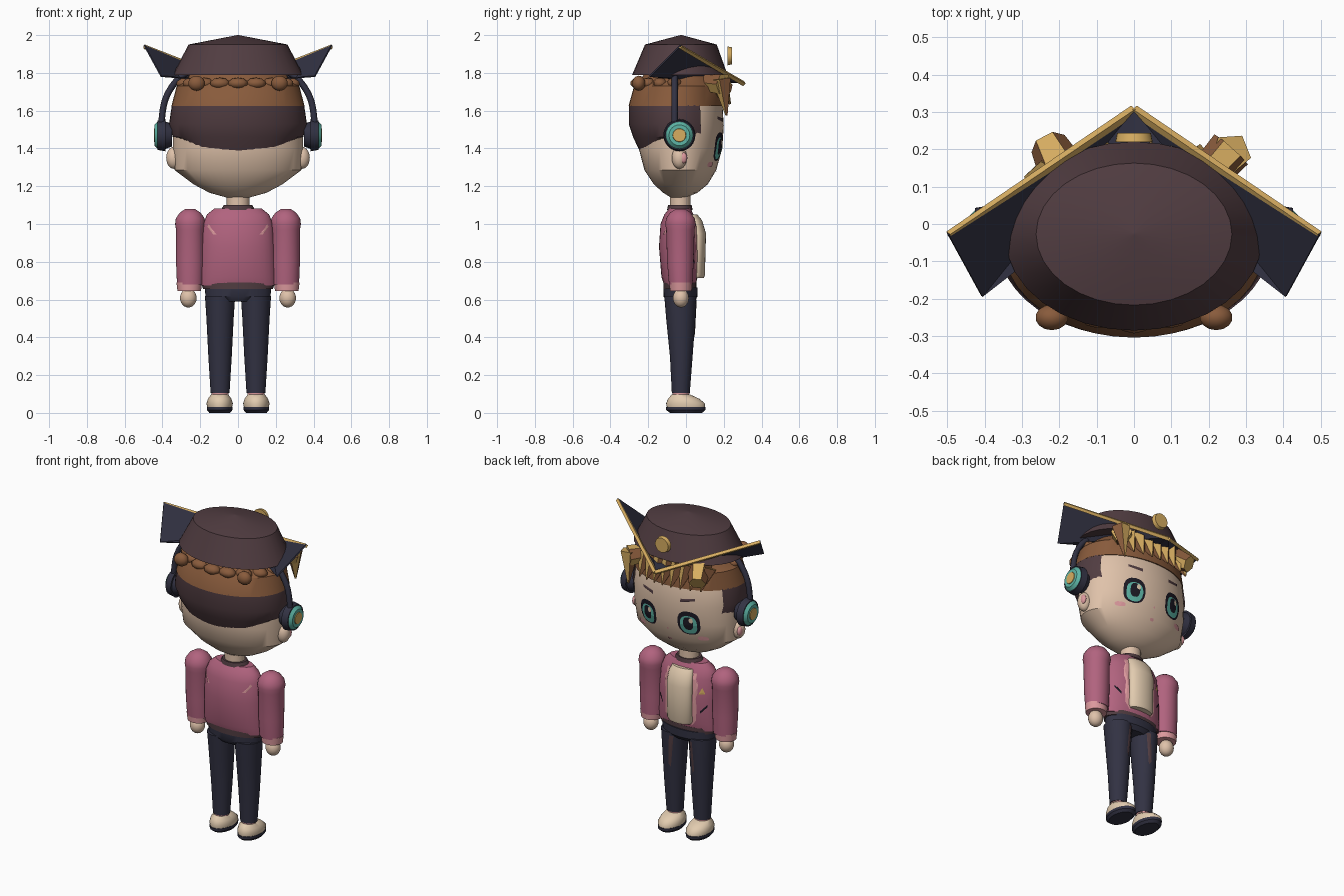
import bpy, bmesh, math
from math import sin, cos, pi
from mathutils import Vector
from mathutils.bvhtree import BVHTree

if "Cube" in bpy.data.objects:
    bpy.data.objects.remove(bpy.data.objects["Cube"])

def material(name, *rgb):
    m = bpy.data.materials.new(name)
    m.use_nodes = True
    m.diffuse_color = (*rgb, 1)
    m.node_tree.nodes["Principled BSDF"].inputs["Base Color"].default_value = (*rgb, 1)
    return m

SKIN = material("skin", .74, .54, .40)
CREAM = material("cream", .76, .60, .43)
PINK = material("jacket_pink", .44, .125, .21)
ROSE = material("light_pink", .72, .32, .34)
PLUM = material("dark_plum", .082, .046, .053)
NAVY = material("navy", .032, .032, .056)
BROWN = material("hair_brown", .25, .105, .045)
GOLD = material("gold", .68, .42, .12)
TEAL = material("teal", .11, .46, .38)
INK = material("ink", .012, .01, .018)

def make(name, verts, faces, *mats, smooth=True, angle=35):
    me = bpy.data.meshes.new(name)
    me.from_pydata(verts, [], faces)
    for m in mats:
        me.materials.append(m)
    ob = bpy.data.objects.new(name, me)
    bpy.context.collection.objects.link(ob)
    bm = bmesh.new()
    bm.from_mesh(me)
    bmesh.ops.recalc_face_normals(bm, faces=bm.faces)
    bm.to_mesh(me)
    bm.free()
    if smooth:
        bpy.ops.object.select_all(action='DESELECT')
        ob.select_set(True)
        bpy.context.view_layer.objects.active = ob
        bpy.ops.object.shade_smooth_by_angle(angle=math.radians(angle))
    return ob

def loft(name, rings, mat, x=0, n=32, caps=True, keep=None, lift=None, **kw):
    """Stack of ellipses: (z, half width, back y, front y)."""
    verts, faces = [], []
    for r, (z, hx, y0, y1) in enumerate(rings):
        for k in range(n):
            a = 2 * pi * k / n
            y = (y0 + y1) / 2 + (y1 - y0) / 2 * sin(a)
            dz = lift(y) if lift and r == 0 else 0
            verts.append(Vector((x + hx * cos(a), y, z + dz)))
    for r in range(len(rings) - 1):
        for k in range(n):
            j = (k + 1) % n
            f = (r * n + k, r * n + j, r * n + n + j, r * n + n + k)
            if not keep or keep(sum((verts[i] for i in f), Vector()) / 4):
                faces.append(f)
    if caps:
        faces += [tuple(range(n)), tuple(range(len(verts) - n, len(verts)))]
    return make(name, verts, faces, mat, **kw)

def ball(name, loc, size, mat, segments=24):
    bm = bmesh.new()
    bmesh.ops.create_uvsphere(bm, u_segments=segments, v_segments=segments // 2, radius=1)
    verts = [Vector((v.co.x * size[0], v.co.y * size[1], v.co.z * size[2])) + Vector(loc) for v in bm.verts]
    faces = [[v.index for v in f.verts] for f in bm.faces]
    bm.free()
    return make(name, verts, faces, mat, angle=60)

def rod(name, a, b, r0, r1, *mats, n=24):
    """Tapered rod from a to b; with two materials the sides alternate."""
    a, b = Vector(a), Vector(b)
    q = (b - a).to_track_quat('Z', 'Y')
    verts = [p + q @ Vector((r * cos(2 * pi * k / n), r * sin(2 * pi * k / n), 0))
             for p, r in ((a, r0), (b, r1)) for k in range(n)]
    faces = [(k, (k + 1) % n, n + (k + 1) % n, n + k) for k in range(n)]
    faces += [tuple(range(n)), tuple(range(n, 2 * n))]
    ob = make(name, verts, faces, *mats, smooth=n > 8)
    for i, p in enumerate(ob.data.polygons):
        p.material_index = i % len(mats)
    return ob

def surface(ob):
    return BVHTree.FromPolygons([v.co for v in ob.data.vertices], [p.vertices for p in ob.data.polygons])

def decal(name, tree, outline, mat, side=1, gap=.004):
    """Flat painted shape wrapped on a surface, seen from +y or -y."""
    c = sum((Vector(p) for p in outline), Vector((0, 0))) / len(outline)
    n, steps, verts = len(outline), 4, []
    for s in range(1, steps + 1):
        for p in outline:
            q = c.lerp(Vector(p), s / steps)
            hit = tree.ray_cast(Vector((q.x, side * 2, q.y)), Vector((0, -side, 0)))[0]
            verts.append((q.x, (hit.y if hit else 0) + side * gap, q.y))
    faces = [tuple(range(n))]
    faces += [(s * n + k, s * n + (k + 1) % n, s * n + n + (k + 1) % n, s * n + n + k)
              for s in range(steps - 1) for k in range(n)]
    return make(name, verts, faces, mat, smooth=False)

def oval(x, z, rx, rz, power=.8, n=20):
    p = lambda v: math.copysign(abs(v) ** power, v)
    return [(x + rx * p(cos(2 * pi * k / n)), z + rz * p(sin(2 * pi * k / n))) for k in range(n)]

# Head and neck
head = loft("head", [(1.14, .06, -.08, .0), (1.165, .15, -.12, .06), (1.21, .235, -.17, .115),
                     (1.285, .335, -.22, .16), (1.4, .345, -.25, .192), (1.52, .345, -.25, .2),
                     (1.63, .335, -.25, .193), (1.74, .28, -.22, .16)], SKIN, n=48)
face = surface(head)
loft("neck", [(1.05, .06, -.085, .025), (1.17, .06, -.085, .025)], SKIN)

# Hair: dark undercut behind, brown crown and swept tufts
loft("undercut_hair", [(1.385, .30, -.245, .15), (1.46, .345, -.28, .2), (1.53, .365, -.303, .205),
                       (1.63, .35, -.302, .2)], PLUM, n=48, caps=False,
     keep=lambda c: c.y < .065, lift=lambda y: .08 * min(1, max(0, (y + .2) / .12)))
loft("crown_hair", [(1.625, .352, -.304, .2), (1.73, .325, -.275, .195), (1.76, .28, -.245, .18),
                    (1.81, .24, -.21, .15)], BROWN, n=40)
for k in range(9):
    a = pi + pi * (k + .5) / 9
    ball("back_tuft", (.28 * cos(a), -.02 + .235 * sin(a), 1.745), (.055, .04, .03), BROWN, 10)
for s in (-1, 1):
    ball("nape_tuft", (s * .22, -.25, 1.745), (.045, .035, .04), BROWN, 14)
for k in range(8):
    x = -.24 + k * .058
    y = .2 - x * x * .9
    rod("fringe_spike", (x, y - .03, 1.765), (x + .01, y + .035, 1.635), .055, .004, BROWN, GOLD, n=5)
rod("right_fringe_tuft", (-.18, .12, 1.765), (-.23, .215, 1.7), .07, .05, BROWN, GOLD, n=6)
rod("left_fringe_top", (.17, .1, 1.75), (.26, .2, 1.74), .05, .06, BROWN, GOLD, n=6)
rod("left_fringe_tuft", (.26, .19, 1.77), (.25, .215, 1.575), .055, .006, BROWN, GOLD, n=5)

# Hat: crown, folded brim with gold trim and a badge
loft("hat_crown", [(1.79, .345, -.285, .22), (1.95, .262, -.217, .163), (2.0, .004, -.03, -.022)],
     PLUM, n=32, angle=25)
front, inner = (0, .305, 1.755), (0, .12, 1.755)
for s in (-1, 1):
    tip, back = (s * .495, -.03, 1.95), (s * .405, -.195, 1.785)
    brim = make("hat_brim", [front, tip, back, inner], [(0, 1, 2), (0, 2, 3)], NAVY, smooth=False)
    brim.modifiers.new("thickness", 'SOLIDIFY').thickness = .008
    low = Vector((0, 0, -.012))
    rod("brim_trim", Vector(front) + low, Vector(tip) + low, .014, .012, GOLD, n=4)
rod("hat_badge", (0, .22, 1.89), (0, .243, 1.89), .05, .045, GOLD)

# Headphones and ears
path = [(.405, 1.53), (.4, 1.62), (.365, 1.71), (.3, 1.79), (.17, 1.85)]
cu = bpy.data.curves.new("headphone_band", 'CURVE')
cu.dimensions, cu.bevel_depth, cu.bevel_resolution = '3D', .017, 2
full = path + [(0, 1.87)] + [(-x, z) for x, z in reversed(path)]
sp = cu.splines.new('NURBS')
sp.points.add(len(full) - 1)
for p, (x, z) in zip(sp.points, full):
    p.co = (x, -.06, z, 1)
sp.use_endpoint_u, sp.order_u = True, 3
cu.materials.append(NAVY)
bpy.context.collection.objects.link(bpy.data.objects.new("headphone_band", cu))
for s in (-1, 1):
    at = lambda x: (s * x, -.035, 1.47)
    rod("headphone_pad", at(.35), at(.39), .06, .075, NAVY)
    rod("headphone_cup", at(.385), at(.425), .085, .078, NAVY)
    rod("headphone_ring", at(.424), at(.442), .073, .055, TEAL)
    rod("headphone_cap", at(.441), at(.446), .036, .034, GOLD)
    ball("ear", (s * .34, -.035, 1.35), (.04, .04, .058), SKIN)
    ball("ear_inside", (s * .365, -.015, 1.35), (.014, .022, .03), ROSE, 12)

# Painted face
for s in (-1, 1):
    x = s * .14
    decal("eye_outline", face, oval(x, 1.41, .066, .076), INK)
    decal("iris", face, oval(x, 1.4, .05, .058), TEAL, gap=.006)
    decal("pupil", face, oval(x, 1.41, .029, .042), INK, gap=.008)
    decal("eye_light", face, oval(x - .018, 1.432, .012, .016, n=10), CREAM, gap=.01)
    decal("eyebrow", face, [(x - s * .045, 1.54), (x + s * .04, 1.555), (x + s * .04, 1.57),
                            (x - s * .045, 1.56)], PLUM)
    decal("blush", face, oval(s * .21, 1.315, .03, .014, n=12), ROSE)
decal("mouth", face, oval(0, 1.275, .014, .008, n=10), ROSE)
decal("nose", face, oval(0, 1.345, .005, .007, n=8), ROSE)

# Jacket and shirt
torso = loft("jacket", [(.675, .2, -.115, .05), (.72, .2, -.13, .062), (.88, .195, -.143, .07),
                        (1.0, .185, -.135, .06), (1.05, .165, -.115, .04), (1.082, .125, -.09, .025)], PINK)
cloth = surface(torso)
loft("jacket_hem", [(.655, .185, -.12, .055), (.69, .196, -.12, .055)], PLUM)
loft("collar", [(1.075, .09, -.1, .035), (1.1, .075, -.095, .03)], PLUM)
loft("shirt_front", [(.715, .075, .02, .095), (.73, .085, .02, .1), (.95, .085, .02, .106),
                     (1.02, .08, .01, .085), (1.05, .07, 0, .06)], CREAM, n=24)
for s in (-1, 1):
    strip = lambda pts: [(s * x, z) for x, z in pts]
    decal("lapel", cloth, strip([(.075, .7), (.105, .74), (.115, .96), (.1, 1.03), (.075, 1.03)]), ROSE)
    decal("pocket_slash", cloth, strip([(.13, .79), (.165, .83), (.165, .845), (.13, .805)]), INK)
    decal("back_mark", cloth, strip([(.113, .945), (.133, .945), (.162, .985), (.155, 1.0), (.14, .975)]),
          ROSE, side=-1)
decal("chest_badge", cloth, [(-.155, .91), (-.12, .91), (-.138, .95)], GOLD)

# Arms and legs
for s in (-1, 1):
    x = s * .258
    loft("sleeve", [(.68, .07, -.09, .035), (.8, .075, -.1, .04), (.97, .075, -.105, .045), (1.0, .08, -.11, .052),
                    (1.03, .076, -.105, .046), (1.06, .055, -.085, .025), (1.08, .025, -.055, -.005)], PINK, x=s * .253, angle=50)
    loft("cuff", [(.645, .062, -.085, .03), (.69, .068, -.088, .033)], ROSE, x=x)
    ball("hand", (s * .263, -.027, .608), (.044, .042, .05), SKIN)
    leg = loft("trouser_leg", [(.105, .05, -.075, .02), (.3, .062, -.085, .035), (.5, .072, -.105, .05),
                               (.62, .08, -.115, .055)], NAVY, x=s * .095)
    decal("trouser_streak", surface(leg), [(s * .055, .6), (s * .08, .6), (s * .09, .42), (s * .075, .4)], PLUM)
    loft("ankle", [(.07, .043, -.07, .015), (.112, .045, -.072, .018)], ROSE, x=s * .095)
    loft("shoe", [(.025, .065, -.1, .1), (.05, .07, -.105, .1), (.075, .062, -.095, .07),
                  (.098, .045, -.075, .02)], CREAM, x=s * .097, angle=50)
    loft("sole", [(0, .055, -.085, .085), (.015, .067, -.105, .103), (.032, .068, -.106, .104)], NAVY, x=s * .097)
loft("hips", [(.59, .11, -.1, .04), (.615, .172, -.118, .06), (.665, .176, -.12, .062)], NAVY)
